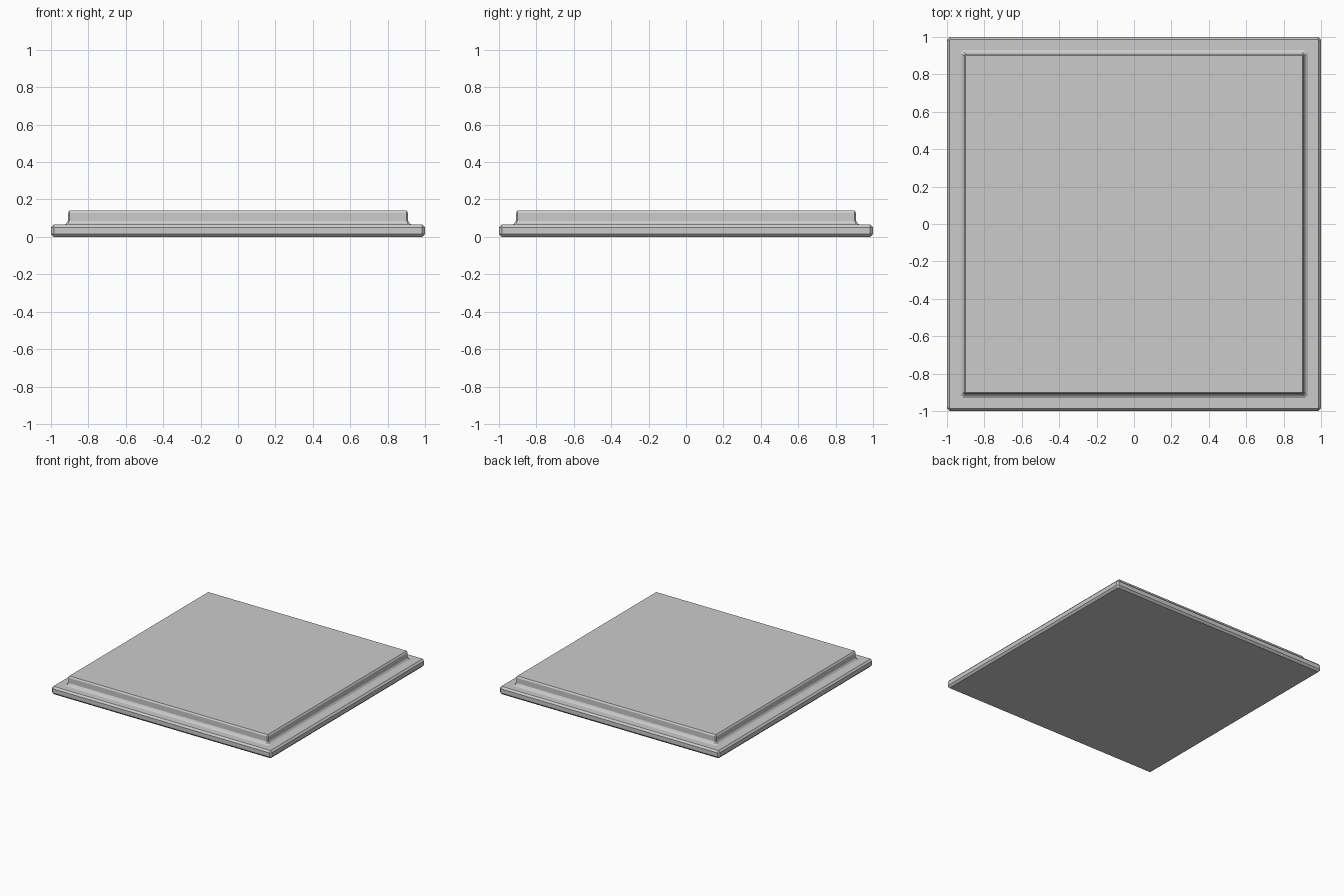
import bpy, bmesh

if "Cube" in bpy.data.objects:
    bpy.data.objects.remove(bpy.data.objects["Cube"])

# Square ring with clipped corners
def ring(bm, half, cut, z):
    a, b = half, half - cut
    pts = [(b, -a), (a, -b), (a, b), (b, a), (-b, a), (-a, b), (-a, -b), (-b, -a)]
    return [bm.verts.new((x, y, z)) for x, y in pts]

# Loft a stack of rings (half width, corner cut, height) into a closed solid
def loft(name, profile):
    bm = bmesh.new()
    rings = [ring(bm, *p) for p in profile]
    for lo, hi in zip(rings, rings[1:]):
        for i in range(8):
            j = (i + 1) % 8
            bm.faces.new((lo[i], lo[j], hi[j], hi[i]))
    bm.faces.new(rings[0][::-1])
    bm.faces.new(rings[-1])
    bmesh.ops.recalc_face_normals(bm, faces=bm.faces)
    mesh = bpy.data.meshes.new(name)
    bm.to_mesh(mesh)
    bm.free()
    obj = bpy.data.objects.new(name, mesh)
    bpy.context.collection.objects.link(obj)
    return obj

# Bevelled base slab, coved foot and raised top panel in one profile
loft("stepped_plinth", [
    (0.985, 0.004, 0.0),
    (1.0, 0.015, 0.016),
    (1.0, 0.015, 0.05),
    (0.987, 0.004, 0.065),
    (0.93, 0.016, 0.065),
    (0.918, 0.010, 0.072),
    (0.91, 0.008, 0.085),
    (0.91, 0.008, 0.128),
    (0.902, 0.003, 0.14),
])
